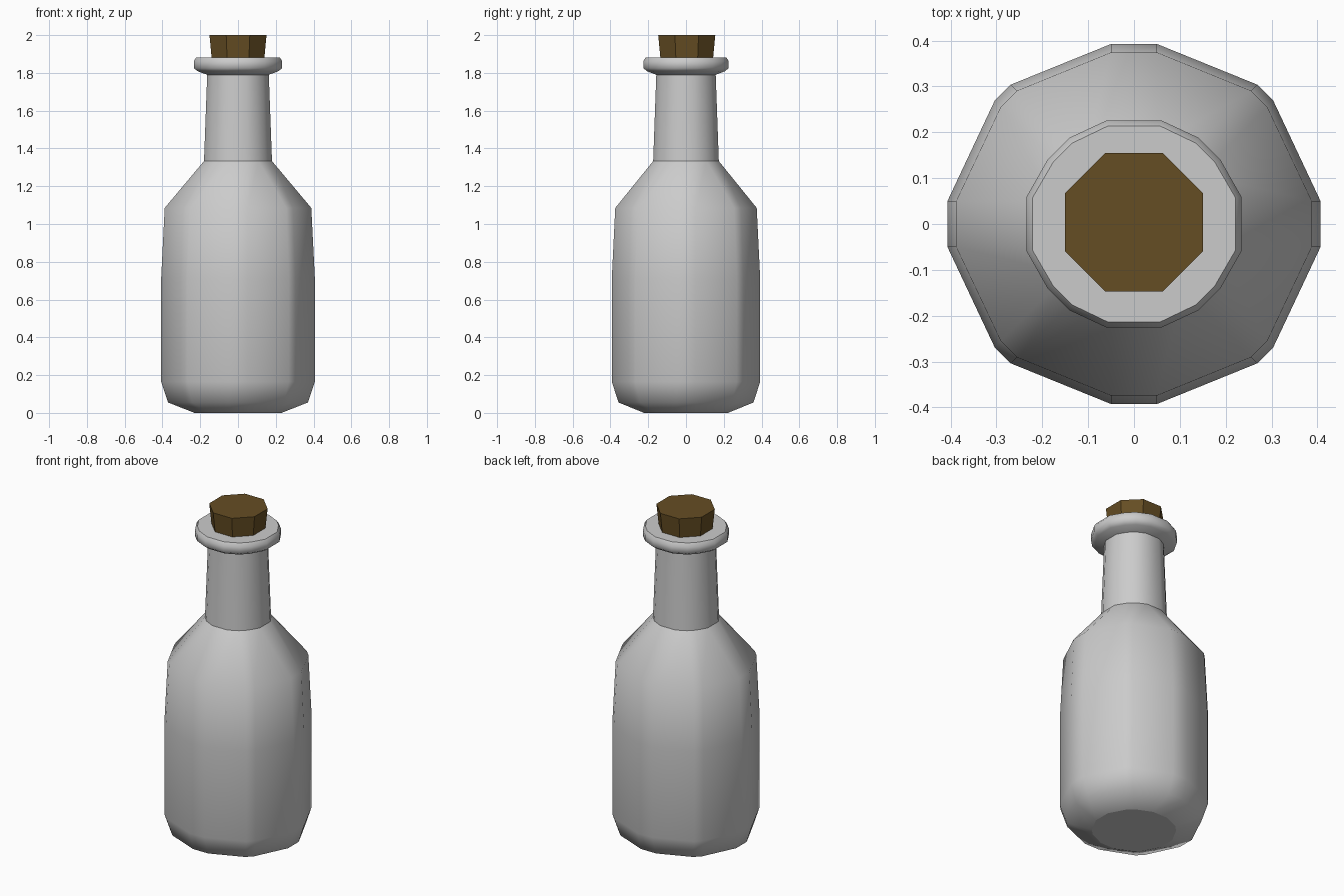
import bpy, bmesh, math

if "Cube" in bpy.data.objects:
    bpy.data.objects.remove(bpy.data.objects["Cube"])


def section(r, z, a, d):
    """Octagon with its eight corners cut: a = half cut on axes, d = half cut on diagonals."""
    pts = []
    for i in range(8):
        t = i * math.pi / 4
        h = d if i % 2 else a
        rad = r * (0.965 if i % 4 == 2 else 0.995 if i % 2 else 1.0)
        for s in (-h, h):
            pts.append((rad * math.cos(t) - s * math.sin(t),
                        rad * math.sin(t) + s * math.cos(t), z))
    return pts


def loft(name, rings, sharp_rings=(), smooth=True):
    """Skin a stack of equal rings and cap both ends."""
    bm = bmesh.new()
    loops = [[bm.verts.new(p) for p in ring] for ring in rings]
    n = len(loops[0])
    for lo, hi in zip(loops, loops[1:]):
        for i in range(n):
            j = (i + 1) % n
            bm.faces.new((lo[i], lo[j], hi[j], hi[i]))
    bm.faces.new(loops[0][::-1])
    bm.faces.new(loops[-1])
    for f in bm.faces:
        f.smooth = smooth
    for e in bm.edges:
        if e.calc_face_angle(0) > math.radians(60):
            e.smooth = False
    for k in sharp_rings:
        for i in range(n):
            bm.edges.get((loops[k][i], loops[k][(i + 1) % n])).smooth = False
    mesh = bpy.data.meshes.new(name)
    bm.to_mesh(mesh)
    bm.free()
    ob = bpy.data.objects.new(name, mesh)
    bpy.context.collection.objects.link(ob)
    return ob


# Glass bottle: radius, height, axis cut, diagonal cut
profile = [
    (0.23, 0.005, 0.05, 0.025), (0.37, 0.055, 0.05, 0.025),
    (0.407, 0.165, 0.05, 0.025), (0.407, 0.71, 0.05, 0.025),
    (0.388, 1.085, 0.05, 0.025), (0.18, 1.333, 0.05, 0.025),
    (0.163, 1.79, 0.045, 0.025), (0.212, 1.808, 0.055, 0.03),
    (0.234, 1.825, 0.06, 0.033), (0.234, 1.862, 0.06, 0.033),
    (0.221, 1.882, 0.058, 0.03),
]
profile[0] = (0.23, 0.0, 0.05, 0.025)
loft("bottle", [section(*p) for p in profile], sharp_rings=(0, 5, 6, 10))


# Cork: flat-sided tapered octagon
def octagon(apothem, z):
    r = apothem / math.cos(math.pi / 8)
    return [(r * math.cos((i + 0.5) * math.pi / 4),
             r * math.sin((i + 0.5) * math.pi / 4) + 0.004, z) for i in range(8)]


cork = loft("cork", [octagon(0.132, 1.80), octagon(0.151, 2.0)], smooth=False)
mat = bpy.data.materials.new("cork_brown")
mat.diffuse_color = (0.13, 0.075, 0.017, 1)
mat.use_nodes = True
mat.node_tree.nodes["Principled BSDF"].inputs["Base Color"].default_value = mat.diffuse_color
cork.data.materials.append(mat)
